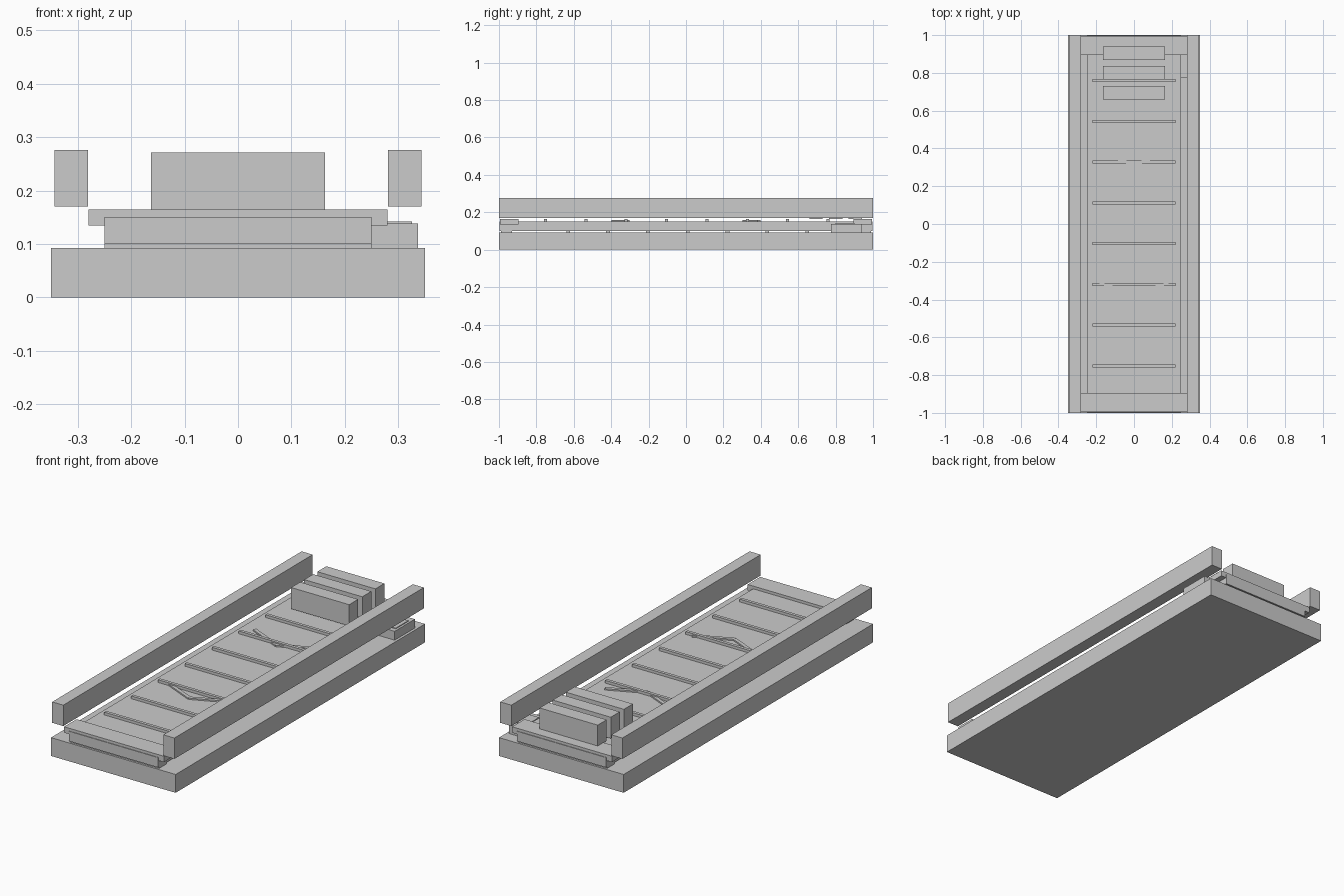
import bpy
from mathutils import Matrix, Vector

if "Cube" in bpy.data.objects:
    bpy.data.objects.remove(bpy.data.objects["Cube"])


def box(name, x, y, z, angle=0.0):
    """Box from (min, max) ranges, optionally turned about its own z axis."""
    sx, sy, sz = x[1] - x[0], y[1] - y[0], z[1] - z[0]
    bpy.ops.mesh.primitive_cube_add(
        size=1, location=(sum(x) / 2, sum(y) / 2, sum(z) / 2), rotation=(0, 0, angle))
    ob = bpy.context.object
    ob.name = name
    ob.data.transform(Matrix.Diagonal(Vector((sx, sy, sz, 1))))
    return ob


# Base plate and belt bed
box("base", (-0.35, 0.35), (-1, 1), (0, 0.093))
box("belt_bed", (-0.25, 0.25), (-0.998, 0.998), (0.101, 0.151))

# End bars across the bed, and the pads beneath them
for side, label in ((-1, "front"), (1, "back")):
    ys = sorted((side * 0.895, side * 0.995))
    box(label + "_end_bar", (-0.28, 0.28), ys, (0.135, 0.165))
    ys = sorted((side * 0.93, side * 0.99))
    box(label + "_bed_pad", (-0.25, 0.25), ys, (0.093, 0.101))

# Side rails
for side, label in ((-1, "left"), (1, "right")):
    xs = sorted((side * 0.281, side * 0.343))
    box(label + "_rail", xs, (-1, 1), (0.17, 0.276))

# Raised slats on top of the bed
for i in range(8):
    y = -0.751 + i * 0.2157
    box(f"slat_{i + 1}", (-0.22, 0.22), (y - 0.008, y + 0.008), (0.149, 0.165))

# Support ribs below the bed
for i in range(7):
    y = -0.63 + i * 0.213
    box(f"support_rib_{i + 1}", (-0.238, 0.238), (y - 0.01, y + 0.01), (0.092, 0.102))

# V-shaped direction markers, pointing to the front
for n, yc in enumerate((-0.35, 0.35)):
    for side in (-1, 1):
        xc = side * 0.09
        box(f"marker_{n + 1}_arm", (xc - 0.1, xc + 0.1), (yc - 0.009, yc + 0.009),
            (0.149, 0.158), angle=side * 0.42)

# Row of blocks at the back
for i, y in enumerate((0.695, 0.80, 0.905)):
    box(f"load_block_{i + 1}", (-0.163, 0.163), (y - 0.036, y + 0.036), (0.163, 0.271))

# Drive housing on the right with its cover plate
box("drive_housing", (0.24, 0.337), (0.775, 0.937), (0.092, 0.138))
box("housing_cover", (0.265, 0.326), (0.80, 0.90), (0.137, 0.142))
